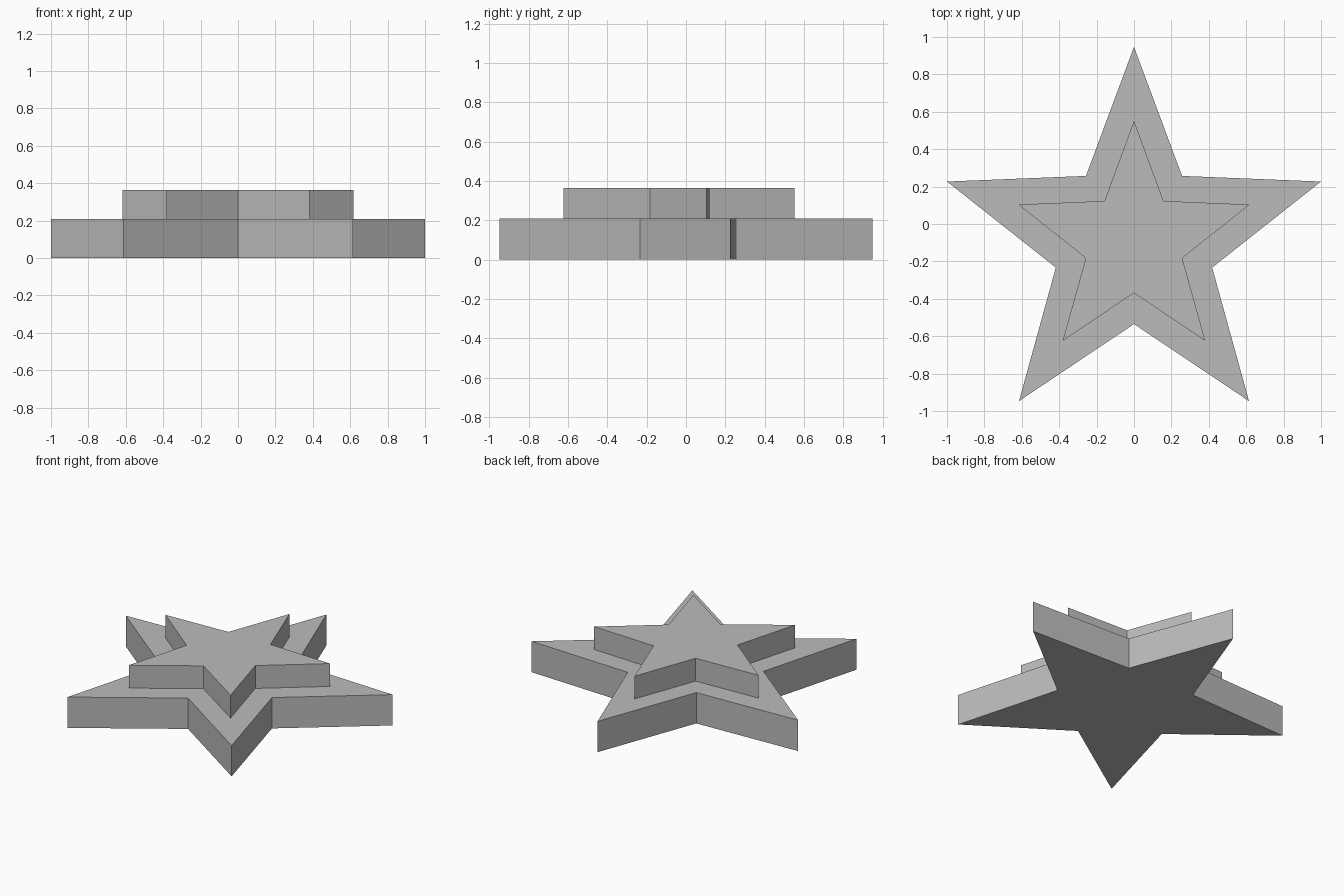
import bpy
import bmesh

cube = bpy.data.objects.get("Cube")
if cube:
    bpy.data.objects.remove(cube, do_unlink=True)

grey = bpy.data.materials.new("plain grey")
grey.use_nodes = True
colour = (0.5, 0.5, 0.5, 1)
grey.diffuse_color = colour
grey.node_tree.nodes["Principled BSDF"].inputs["Base Color"].default_value = colour


def star_prism(name, half, bottom, top):
    """Mirror a half outline across x = 0 and extrude it upwards."""
    outline = half + [(-x, y) for x, y in reversed(half[1:-1])]
    bm = bmesh.new()
    face = bm.faces.new([bm.verts.new((x, y, bottom)) for x, y in outline])
    result = bmesh.ops.extrude_face_region(bm, geom=[face], use_keep_orig=True)
    raised = [v for v in result["geom"] if isinstance(v, bmesh.types.BMVert)]
    bmesh.ops.translate(bm, verts=raised, vec=(0, 0, top - bottom))
    bmesh.ops.recalc_face_normals(bm, faces=bm.faces[:])
    mesh = bpy.data.meshes.new(name)
    bm.to_mesh(mesh)
    bm.free()
    mesh.materials.append(grey)
    obj = bpy.data.objects.new(name, mesh)
    bpy.context.collection.objects.link(obj)
    return obj


# Half outlines, from the back point round to the front notch
large_half = [(0, 0.947), (0.257, 0.257), (1, 0.227),
              (0.418, -0.233), (0.615, -0.947), (0, -0.535)]
small_half = [(0, 0.551), (0.158, 0.123), (0.617, 0.104),
              (0.258, -0.183), (0.381, -0.624), (0, -0.369)]

# Wide lower tier and smaller upper tier
star_prism("lower_star", large_half, 0, 0.209)
star_prism("upper_star", small_half, 0.209, 0.364)
